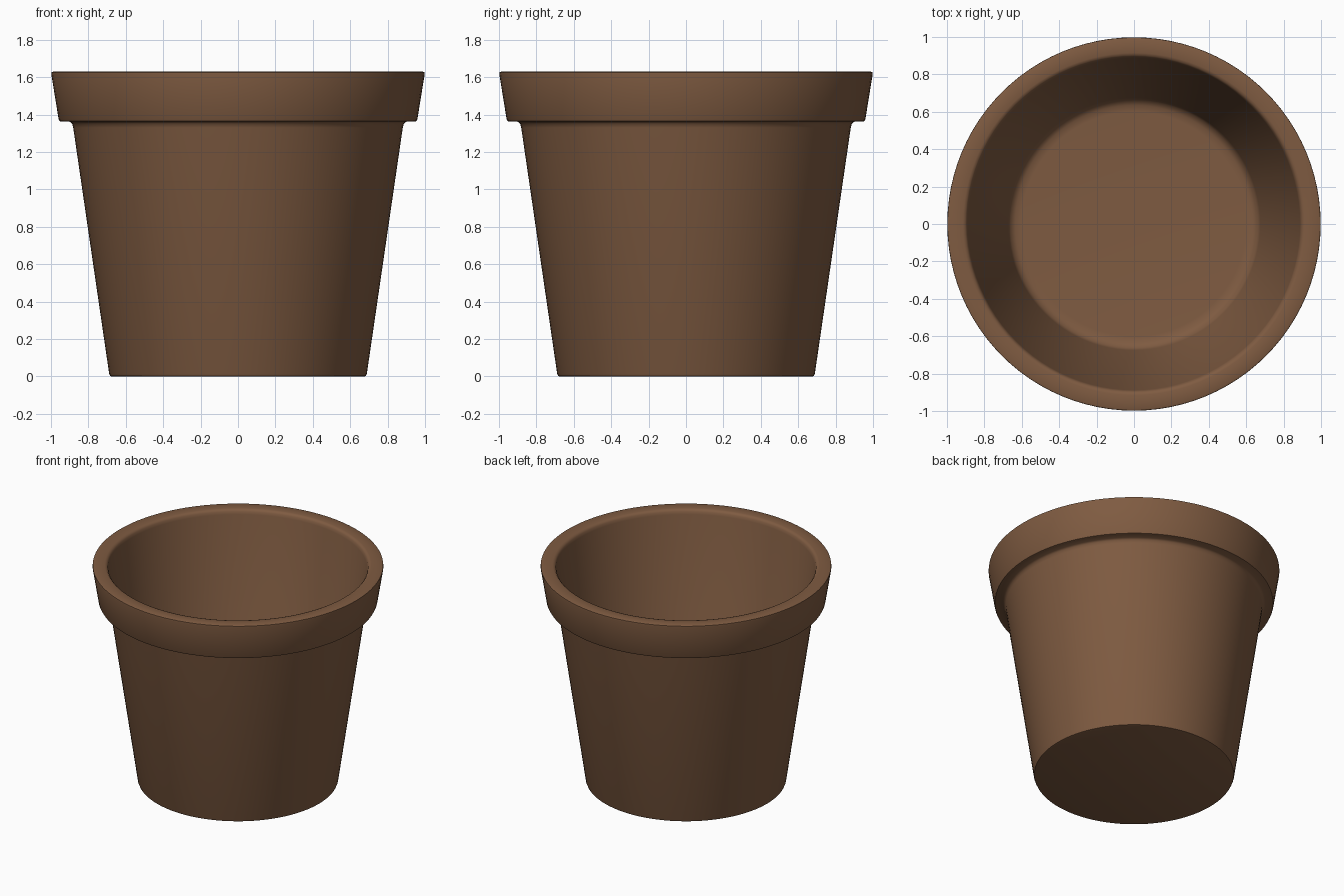
import bpy, bmesh, math

if "Cube" in bpy.data.objects:
    bpy.data.objects.remove(bpy.data.objects["Cube"])

SEGMENTS = 96

# Terracotta brown
clay = bpy.data.materials.new("brown_clay")
clay.diffuse_color = (0.212, 0.105, 0.053, 1)
clay.use_nodes = True
clay.node_tree.nodes["Principled BSDF"].inputs["Base Color"].default_value = clay.diffuse_color

# Half cross-section (radius, height): base, outer wall, rim, inner wall, floor
profile = [
    (0, 0), (0.675, 0), (0.684, 0.003), (0.689, 0.015),
    (0.881, 1.33), (0.887, 1.352), (0.90, 1.362),
    (0.945, 1.362), (0.954, 1.365), (0.959, 1.375),
    (0.998, 1.615), (0.997, 1.626), (0.988, 1.63),
    (0.915, 1.63), (0.902, 1.626), (0.893, 1.615), (0.888, 1.595),
    (0.675, 0.13), (0.662, 0.10), (0.635, 0.083), (0.60, 0.08), (0, 0.08),
]


def lathe(name, points, material):
    bm = bmesh.new()
    verts = [bm.verts.new((r, 0, z)) for r, z in points]
    edges = [bm.edges.new(pair) for pair in zip(verts, verts[1:])]
    bmesh.ops.spin(bm, geom=verts + edges, cent=(0, 0, 0), axis=(0, 0, 1),
                   angle=math.tau, steps=SEGMENTS, use_duplicate=False)
    bmesh.ops.remove_doubles(bm, verts=bm.verts, dist=0.0005)
    bmesh.ops.recalc_face_normals(bm, faces=bm.faces)
    mesh = bpy.data.meshes.new(name)
    bm.to_mesh(mesh)
    bm.free()
    mesh.materials.append(material)
    obj = bpy.data.objects.new(name, mesh)
    bpy.context.collection.objects.link(obj)
    bpy.context.view_layer.objects.active = obj
    obj.select_set(True)
    bpy.ops.object.shade_smooth_by_angle(angle=math.radians(40))
    return obj


# Whole pot as one turned shell
pot = lathe("flower_pot", profile, clay)
